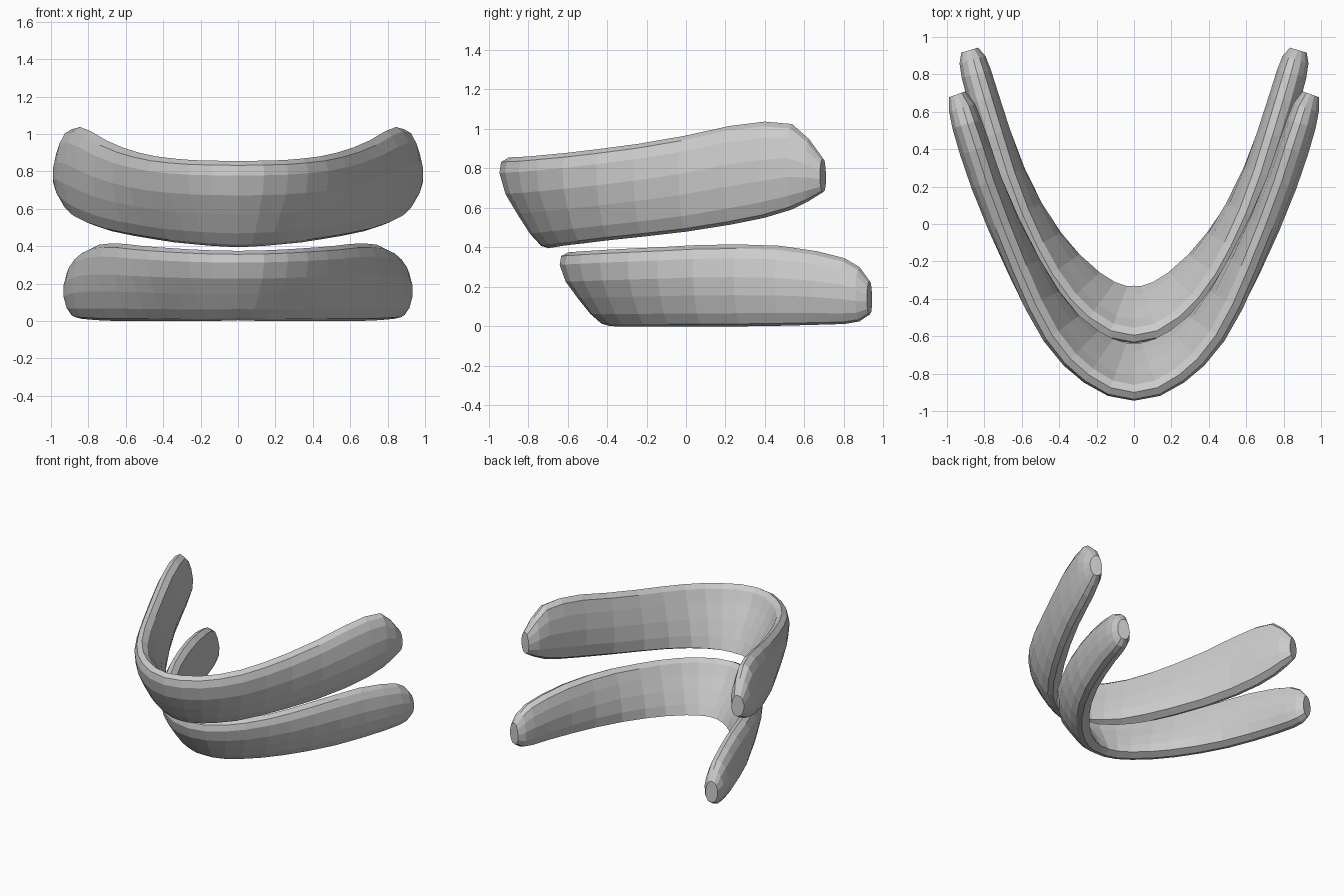
import bpy, bmesh
from mathutils import Vector

# cross-section: (height fraction, outward offset at the front, outward offset at the arms)
SECTION = [(0, -.25, -.09), (.03, -.21, -.05), (.16, -.155, -.02), (.38, -.09, 0),
           (.6, -.03, 0), (.83, 0, -.02), (.95, -.008, -.05), (1, -.045, -.09),
           (.94, -.085, -.13), (.75, -.13, -.155), (.5, -.2, -.17),
           (.25, -.265, -.165), (.06, -.31, -.14)]

# stations from front centre to arm tip: outer x, y, top z, bottom z, width scale
UPPER = [(0, -.945, .855, .395, 1), (.14, -.92, .857, .397, 1), (.27, -.85, .86, .402, 1),
         (.38, -.76, .868, .41, 1), (.49, -.63, .88, .42, 1), (.59, -.46, .9, .437, 1),
         (.68, -.27, .925, .455, 1), (.78, -.04, .965, .48, 1), (.87, .19, 1.015, .515, 1),
         (.93, .37, 1.037, .55, 1), (.975, .51, 1.025, .592, .95),
         (1.0, .595, .95, .635, .85), (1.025, .665, .85, .68, .55)]
LOWER = [(0, -.64, .375, .004, 1), (.14, -.615, .377, .002, 1), (.27, -.54, .382, 0, 1),
         (.38, -.44, .388, 0, 1), (.49, -.30, .395, 0, 1), (.58, -.15, .402, 0, 1),
         (.67, .03, .412, 0, 1), (.755, .24, .415, 0, 1), (.825, .45, .408, .003, 1),
         (.885, .64, .38, .008, 1), (.925, .78, .345, .012, .95),
         (.945, .855, .3, .025, .85), (.96, .905, .23, .06, .55)]
BLEND = [0, .05, .15, .25, .4, .55, .7, .85, .95, 1, 1, 1, 1]


def curved_band(name, stations):
    half = []
    for i, (x, y, top, bottom, scale) in enumerate(stations):
        if i == 0:
            out = Vector((0, -1))
        else:
            a, b = stations[i - 1], stations[min(i + 1, len(stations) - 1)]
            out = Vector((b[1] - a[1], a[0] - b[0])).normalized()
        ring = []
        for f, front, arm in SECTION:
            off = front + (arm - front) * BLEND[i]
            off = -.085 + (off + .085) * scale
            ring.append((x + out.x * off, y + out.y * off, bottom + (top - bottom) * f))
        half.append(ring)
    # mirrored left half plus right half
    rings = [[(-x, y, z) for x, y, z in r] for r in half[:0:-1]] + half
    bm = bmesh.new()
    loops = [[bm.verts.new(p) for p in r] for r in rings]
    n = len(SECTION)
    for a, b in zip(loops, loops[1:]):
        for j in range(n):
            k = (j + 1) % n
            bm.faces.new((a[j], a[k], b[k], b[j]))
    bm.faces.new(loops[0])
    bm.faces.new(loops[-1][::-1])
    bmesh.ops.recalc_face_normals(bm, faces=bm.faces)
    mesh = bpy.data.meshes.new(name)
    bm.to_mesh(mesh)
    bm.free()
    obj = bpy.data.objects.new(name, mesh)
    bpy.context.collection.objects.link(obj)


# two stacked U-shaped bands
curved_band("upper_band", UPPER)
curved_band("lower_band", LOWER)
